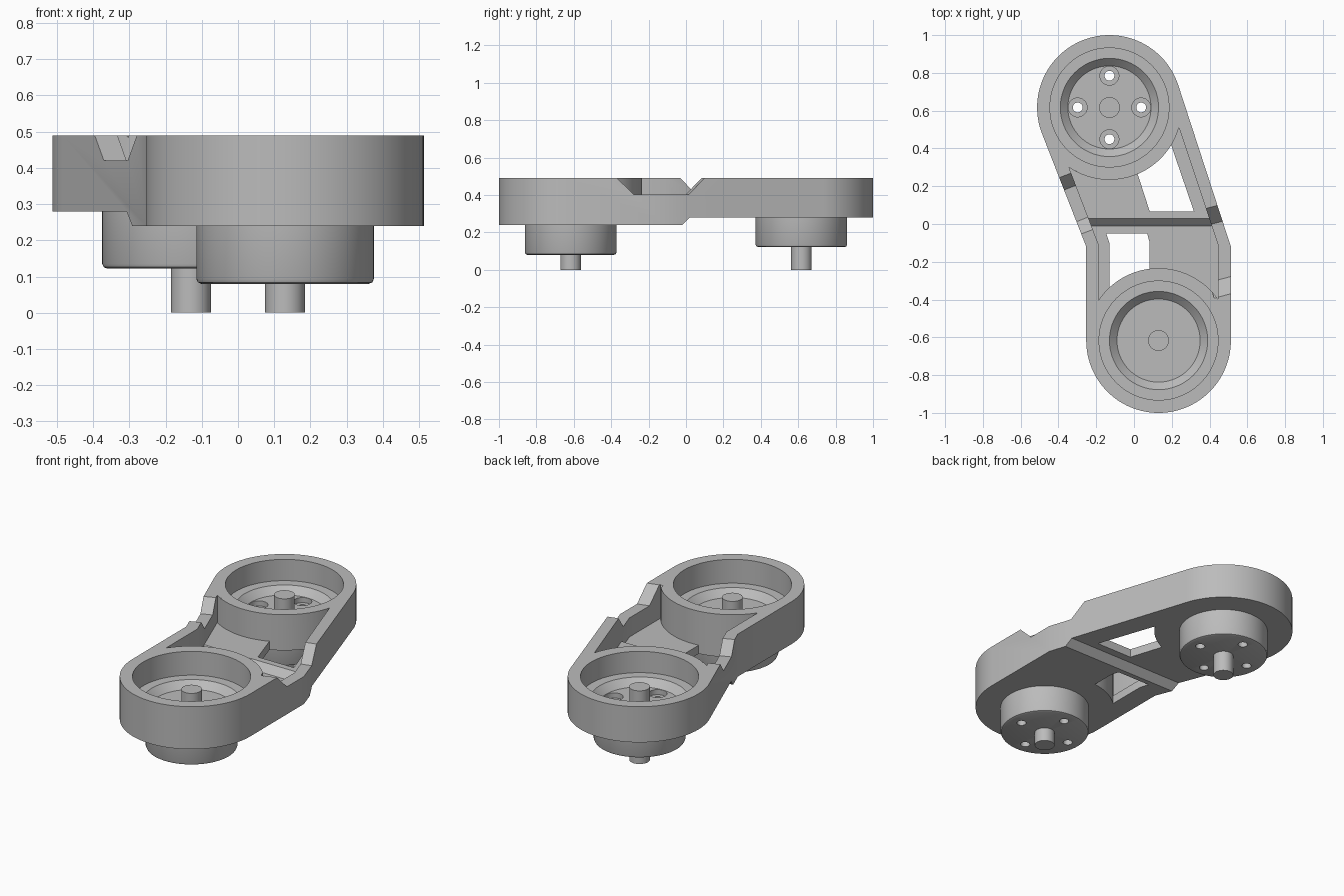
import bpy, bmesh
from math import pi, sin, cos, radians
from mathutils import Matrix, Vector

if "Cube" in bpy.data.objects:
    bpy.data.objects.remove(bpy.data.objects["Cube"])

grey = bpy.data.materials.new("plain grey")
grey.use_nodes = True
grey.diffuse_color = (0.5, 0.5, 0.5, 1)
grey.node_tree.nodes["Principled BSDF"].inputs["Base Color"].default_value = (0.5, 0.5, 0.5, 1)

REAR, FRONT = (-0.13, 0.617), (0.13, -0.617)
R = 0.383
TOP = 0.49


def finish(name, bm):
    bmesh.ops.recalc_face_normals(bm, faces=bm.faces)
    me = bpy.data.meshes.new(name)
    bm.to_mesh(me)
    bm.free()
    me.materials.append(grey)
    ob = bpy.data.objects.new(name, me)
    bpy.context.collection.objects.link(ob)
    return ob


def prism(name, points, depth):
    """Closed solid from a 3D polygon swept along a vector."""
    bm = bmesh.new()
    face = bm.faces.new([bm.verts.new(p) for p in points])
    swept = bmesh.ops.extrude_face_region(bm, geom=[face], use_keep_orig=True)
    bmesh.ops.translate(bm, vec=depth, verts=[v for v in swept["geom"] if isinstance(v, bmesh.types.BMVert)])
    return finish(name, bm)


def plan(name, points, z0, z1):
    return prism(name, [(x, y, z0) for x, y in points], (0, 0, z1 - z0))


def lathe(name, centre, profile, steps=96):
    """Turn a (radius, z) profile that starts and ends on the axis."""
    bm = bmesh.new()
    verts = [bm.verts.new((r, 0, z)) for r, z in profile]
    edges = [bm.edges.new(pair) for pair in zip(verts, verts[1:])]
    bmesh.ops.spin(bm, geom=verts + edges, cent=(0, 0, 0), axis=(0, 0, 1),
                   angle=2 * pi, steps=steps, use_merge=True)
    bmesh.ops.remove_doubles(bm, verts=bm.verts, dist=1e-5)
    bmesh.ops.translate(bm, vec=(*centre, 0), verts=bm.verts)
    return finish(name, bm)


def rod(name, centre, r, z0, z1, steps=96):
    return lathe(name, centre, [(0, z0), (r, z0), (r, z1), (0, z1)], steps)


def cut(ob, *cutters):
    for c in cutters:
        mod = ob.modifiers.new("cut", "BOOLEAN")
        mod.operation, mod.solver, mod.object = "DIFFERENCE", "EXACT", c
        bpy.context.view_layer.objects.active = ob
        bpy.ops.object.modifier_apply(modifier=mod.name)


helpers = []


def helper(ob):
    ob.hide_render = True
    helpers.append(ob)
    return ob


def arc(centre, a0, a1, n=56):
    for i in range(n + 1):
        a = radians(a0 + (a1 - a0) * i / n)
        yield centre[0] + R * cos(a), centre[1] + R * sin(a)


# Bent body outline with two rounded ends
outline = [*arc(REAR, 18, 202), (-0.253, -0.12), *arc(FRONT, 180, 360), (0.513, -0.12)]
body = plan("body", outline, 0.24, TOP)

# Raised underside of the rear half
step = [(-1, -0.02, 0.24), (-1, 0.02, 0.28), (-1, 1.2, 0.28), (-1, 1.2, 0.1), (-1, -0.16, 0.1)]
cut(body, helper(prism("underside_cutter", step, (2, 0, 0))))

# Pocket between the cups, with a sloped step in its floor
cups = [helper(rod("cup_blank", c, R, -0.2, 1.2)) for c in (REAR, FRONT)]
inner = [(-0.421, 0.499), (-0.187, -0.11), (-0.187, -0.62), (0.445, -0.62), (0.445, -0.11), (0.169, 0.718)]
pocket = helper(plan("pocket_cutter", inner, 0.2, 0.6))
floor = [(-1, -1.2, 0.29), (-1, -0.01, 0.29), (-1, 0.03, 0.33), (-1, 1.2, 0.33), (-1, 1.2, 0), (-1, -1.2, 0)]
cut(pocket, helper(prism("floor_blank", floor, (2, 0, 0))), *cups)
cut(body, pocket)

# Windows through the pocket floor
window_a = helper(plan("rear_window_cutter", [(0.18, 0.467), (0.317, 0.067), (0.083, 0.067), (0.0, 0.325)], 0.1, 0.6))
window_b = helper(plan("front_window_cutter", [(-0.147, -0.05), (0.07, -0.05), (0.083, -0.1), (0.083, -0.4),
                                               (-0.13, -0.4), (-0.13, -0.1)], 0.1, 0.6))
for window in (window_a, window_b):
    cut(window, *cups)
    cut(body, window)


# Sloped notches in the top of the side walls
def notch(name, centre, angle, half_top, floor_z, half_width):
    slope = TOP - floor_z
    lift = 0.05
    pts = [(-half_top - lift, TOP + lift), (-half_top + slope, floor_z),
           (half_top - slope, floor_z), (half_top + lift, TOP + lift)]
    turn = Matrix.Translation((*centre, 0)) @ Matrix.Rotation(radians(angle), 4, "Z")
    ob = prism(name, [turn @ Vector((-half_width, y, z)) for y, z in pts],
               turn.to_3x3() @ Vector((2 * half_width, 0, 0)))
    cut(body, helper(ob))


notch("right_wall_notch_cutter", (-0.302, 0.11), 21.5, 0.16, 0.42, 0.06)
notch("left_wall_notch_cutter", (0.46, -0.14), 15, 0.235, 0.402, 0.1)

# Cups, motor pods and shafts
parts = [body]
for side, centre, base, ledge in (("rear", REAR, 0.122, 0.365), ("front", FRONT, 0.08, 0.35)):
    seat = ledge - 0.04
    cut(body, helper(lathe(side + "_cup_cutter", centre, [(0, seat), (0.22, seat), (0.26, ledge),
                                                        (0.315, ledge), (0.315, 0.6), (0, 0.6)])))
    pod = lathe(side + "_motor_pod", centre, [(0, base), (0.232, base), (0.241, base + 0.004),
                                              (0.245, base + 0.013), (0.245, seat - 0.01), (0, seat - 0.01)])
    # Four screw holes: through with counterbores at the rear, blind at the front
    for i in range(4):
        a = i * pi / 2
        at = (centre[0] + 0.168 * cos(a), centre[1] + 0.168 * sin(a))
        if side == "rear":
            hole = helper(lathe("screw_cutter", at, [(0, 0), (0.026, 0), (0.026, seat - 0.03),
                                                     (0.05, seat - 0.03), (0.05, seat + 0.03), (0, seat + 0.03)], 32))
            cut(body, hole)
        else:
            hole = helper(rod("screw_cutter", at, 0.026, 0, base + 0.06, 32))
        cut(pod, hole)
    shaft = rod(side + "_shaft", centre, 0.055, 0, ledge + 0.065, 48)
    parts += [pod, shaft]

for h in helpers:
    bpy.data.objects.remove(h)

bpy.ops.object.select_all(action="DESELECT")
for ob in parts:
    ob.select_set(True)
bpy.context.view_layer.objects.active = body
bpy.ops.object.shade_smooth_by_angle(angle=radians(25))
